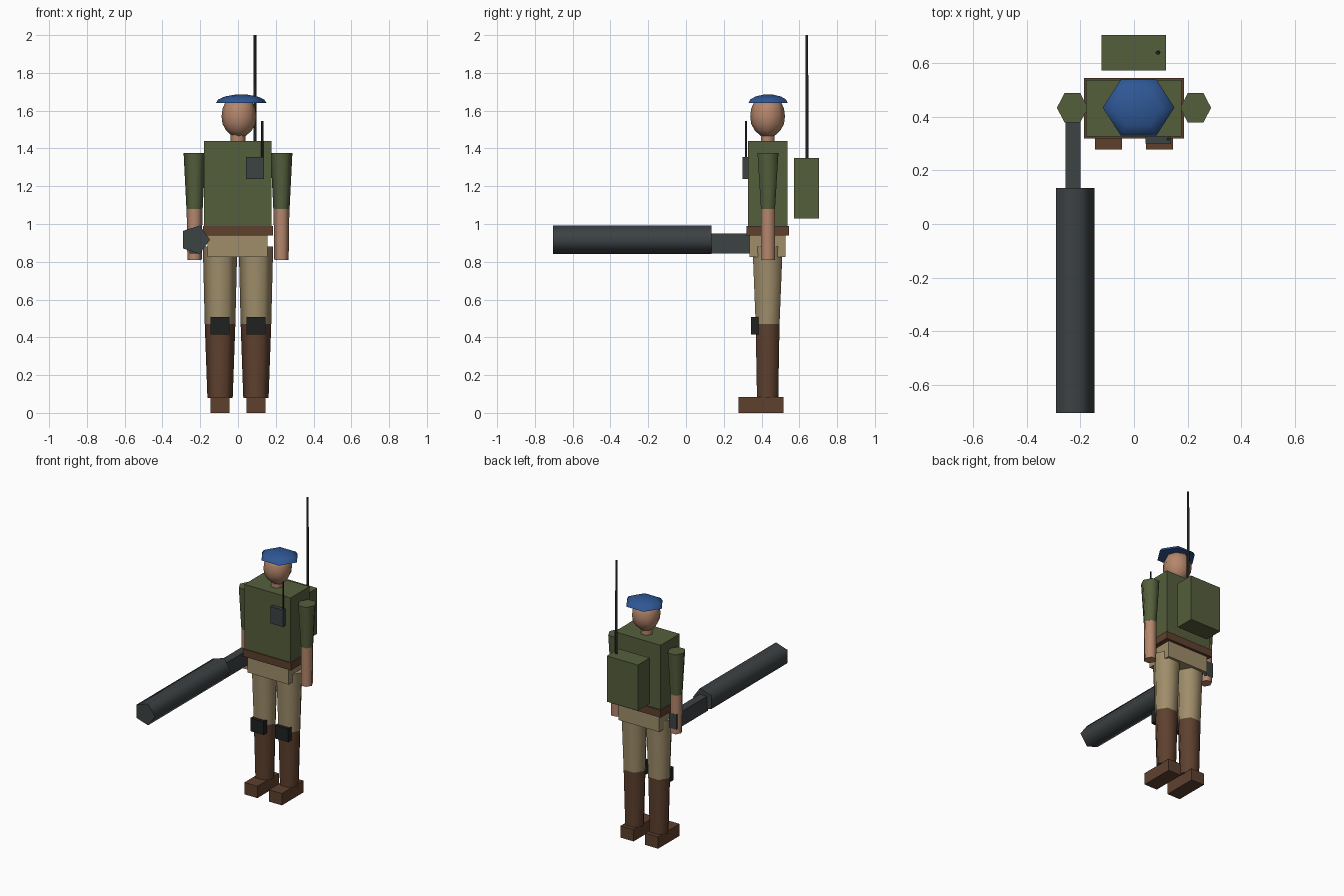
import bpy, bmesh, math
from mathutils import Matrix

if "Cube" in bpy.data.objects:
    bpy.data.objects.remove(bpy.data.objects["Cube"], do_unlink=True)


def material(name, *rgb):
    m = bpy.data.materials.new(name)
    m.use_nodes = True
    m.diffuse_color = (*rgb, 1)
    m.node_tree.nodes["Principled BSDF"].inputs["Base Color"].default_value = (*rgb, 1)
    return m


olive = material("olive cloth", .09, .113, .045)
khaki = material("khaki cloth", .35, .27, .145)
brown = material("brown leather", .112, .052, .028)
skin = material("skin", .46, .24, .15)
blue = material("blue felt", .028, .095, .30)
metal = material("gun metal", .046, .054, .057)
black = material("black rubber", .014, .015, .015)


def add(name, bm, mat, smooth):
    bmesh.ops.recalc_face_normals(bm, faces=bm.faces)
    mesh = bpy.data.meshes.new(name)
    bm.to_mesh(mesh)
    bm.free()
    mesh.materials.append(mat)
    ob = bpy.data.objects.new(name, mesh)
    bpy.context.collection.objects.link(ob)
    if smooth:
        bpy.ops.object.select_all(action='DESELECT')
        ob.select_set(True)
        bpy.context.view_layer.objects.active = ob
        bpy.ops.object.shade_smooth_by_angle(angle=math.radians(75))
    return ob


def box(name, mat, x, y, z):
    """Box from (min, max) ranges."""
    bm = bmesh.new()
    bmesh.ops.create_cube(bm, size=1)
    for v in bm.verts:
        v.co = [r[0] + (c + .5) * (r[1] - r[0]) for c, r in zip(v.co, (x, y, z))]
    return add(name, bm, mat, False)


def lathe(name, mat, cx, cy, rings, sides=6, turn=None):
    """Capped loft through rings of (z, x radius, y radius)."""
    bm = bmesh.new()
    loops = []
    for z, rx, ry in rings:
        angles = [2 * math.pi * i / sides for i in range(sides)]
        loops.append([bm.verts.new((rx * math.cos(a), ry * math.sin(a), z)) for a in angles])
    for low, high in zip(loops, loops[1:]):
        for i in range(sides):
            j = (i + 1) % sides
            bm.faces.new((low[i], low[j], high[j], high[i]))
    bm.faces.new(loops[0][::-1])
    bm.faces.new(loops[-1])
    if turn:
        bm.transform(turn)
    bm.transform(Matrix.Translation((cx, cy, 0)))
    return add(name, bm, mat, True)


# Head, neck and beret
lathe("neck", skin, 0, .432, [(1.42, .041, .041), (1.5, .041, .041)])
lathe("head", skin, .005, .432, [(1.465, .035, .035), (1.495, .068, .068), (1.53, .087, .087),
                                 (1.57, .092, .092), (1.61, .087, .087), (1.65, .07, .07)], 8)
dome = [(1.64 + .046 * math.sin(a), .134 * math.cos(a), .12 * math.cos(a))
        for a in map(math.radians, (0, 25, 50, 75))]
lathe("beret", blue, .017, .435, dome)

# Torso, belt and hips
box("torso", olive, (-.18, .177), (.327, .537), (.99, 1.44))
box("belt", brown, (-.186, .186), (.32, .545), (.938, .99))
box("hips", khaki, (-.162, .155), (.337, .527), (.825, .938))

# Limbs
for side, s in (("left", 1), ("right", -1)):
    ax, lx = s * .23, s * .095
    lathe(side + "_sleeve", olive, ax, .434, [(1.08, .043, .043), (1.375, .058, .064)])
    lathe(side + "_forearm", skin, ax, .434, [(.81, .038, .042), (1.08, .042, .043)])
    lathe(side + "_trouser_leg", khaki, lx, .432, [(.47, .081, .073), (.88, .091, .092)])
    lathe(side + "_boot_shaft", brown, lx, .432, [(.08, .067, .065), (.47, .081, .073)])
    box(side + "_foot", brown, (lx - .05, lx + .05), (.278, .515), (0, .083))
    box(side + "_knee_pad", black, (lx - .051, lx + .051), (.345, .385), (.416, .508))

# Chest radio
box("chest_radio", metal, (.043, .138), (.3, .33), (1.237, 1.355))
lathe("chest_radio_antenna", black, .128, .317, [(1.34, .006, .006), (1.545, .006, .006)])

# Back radio pack
box("radio_pack", olive, (-.121, .119), (.573, .705), (1.03, 1.35))
lathe("pack_antenna", black, .09, .64, [(1.34, .009, .009), (2, .008, .008)])

# Launcher: five-sided tube along y with a slim stock held in the right hand
along_y = Matrix.Translation((0, 0, .917)) @ Matrix.Rotation(math.pi / 2, 4, 'X')
lathe("launcher_tube", metal, -.227, 0, [(-.135, .079, .079), (.705, .079, .079)], 5, along_y)
box("launcher_stock", metal, (-.256, -.2), (.12, .472), (.845, .95))
